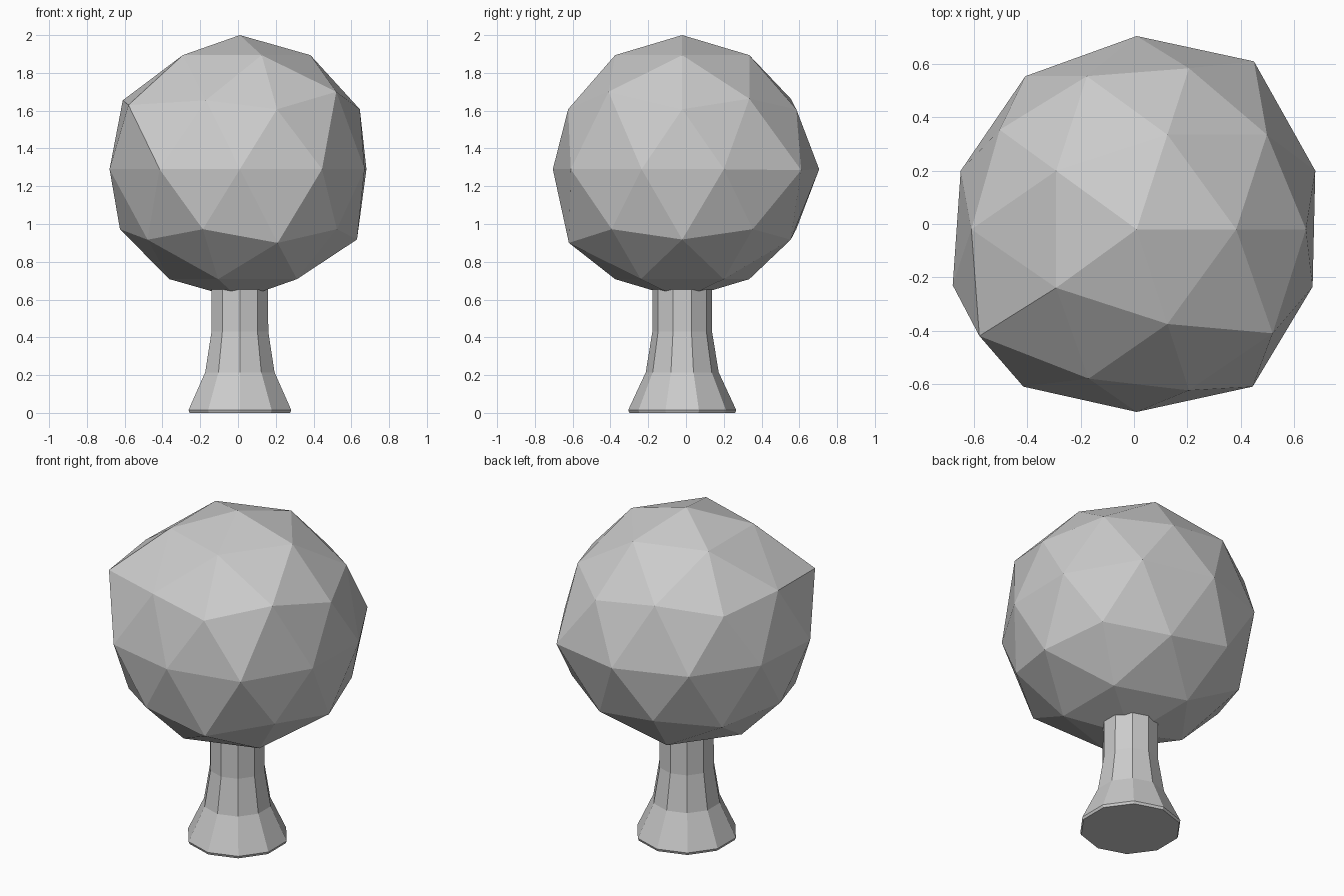
import bpy, bmesh, math
from mathutils import Vector

cube = bpy.data.objects.get("Cube")
if cube:
    bpy.data.objects.remove(cube, do_unlink=True)

CENTRE = Vector((0.01, -0.02, 1.29))

grey = bpy.data.materials.new("plain_grey")
grey.use_nodes = True
colour = (0.6, 0.6, 0.6, 1)
grey.diffuse_color = colour
grey.node_tree.nodes["Principled BSDF"].inputs["Base Color"].default_value = colour


def add_object(name, bm):
    bmesh.ops.recalc_face_normals(bm, faces=bm.faces)
    mesh = bpy.data.meshes.new(name)
    bm.to_mesh(mesh)
    bm.free()
    mesh.materials.append(grey)
    obj = bpy.data.objects.new(name, mesh)
    bpy.context.collection.objects.link(obj)
    return obj


# Foliage: faceted ball with a few corners pulled out of round
bm = bmesh.new()
bmesh.ops.create_icosphere(bm, subdivisions=2, radius=0.71)
bmesh.ops.translate(bm, vec=CENTRE, verts=bm.verts)
corners = [
    (-0.58, -0.42, 1.63), (0.52, -0.41, 1.70), (-0.61, -0.02, 1.655),
    (0.01, 0.705, 1.29), (0.45, 0.61, 1.285), (0.68, 0.20, 1.29),
    (0.67, -0.235, 1.29), (0.445, -0.61, 1.29), (0.01, -0.705, 1.29),
    (-0.415, -0.61, 1.29), (-0.68, -0.23, 1.29), (-0.65, 0.20, 1.29),
    (0.21, -0.62, 0.90), (0.63, -0.02, 0.918), (-0.17, -0.58, 1.655),
]
for corner in map(Vector, corners):
    nearest = min(bm.verts, key=lambda v: (v.co - corner).length)
    nearest.co = corner
# Slightly flattened underside
for v in bm.verts:
    if v.co.z < 0.8:
        v.co.z += 0.022
add_object("foliage", bm)

# Trunk: ten-sided flared column running up into the foliage
SIDES = 10
profile = [(0.28, 0), (0.286, 0.015), (0.193, 0.215), (0.158, 0.43), (0.157, 0.75)]
bm = bmesh.new()
rings = []
for radius, z in profile:
    ring = []
    for i in range(SIDES):
        a = math.tau * i / SIDES
        ring.append(bm.verts.new((CENTRE.x + radius * math.sin(a),
                                  CENTRE.y + radius * math.cos(a), z)))
    rings.append(ring)
for low, high in zip(rings, rings[1:]):
    for i in range(SIDES):
        j = (i + 1) % SIDES
        bm.faces.new((low[i], low[j], high[j], high[i]))
bm.faces.new(rings[0])
bm.faces.new(rings[-1])
add_object("trunk", bm)
